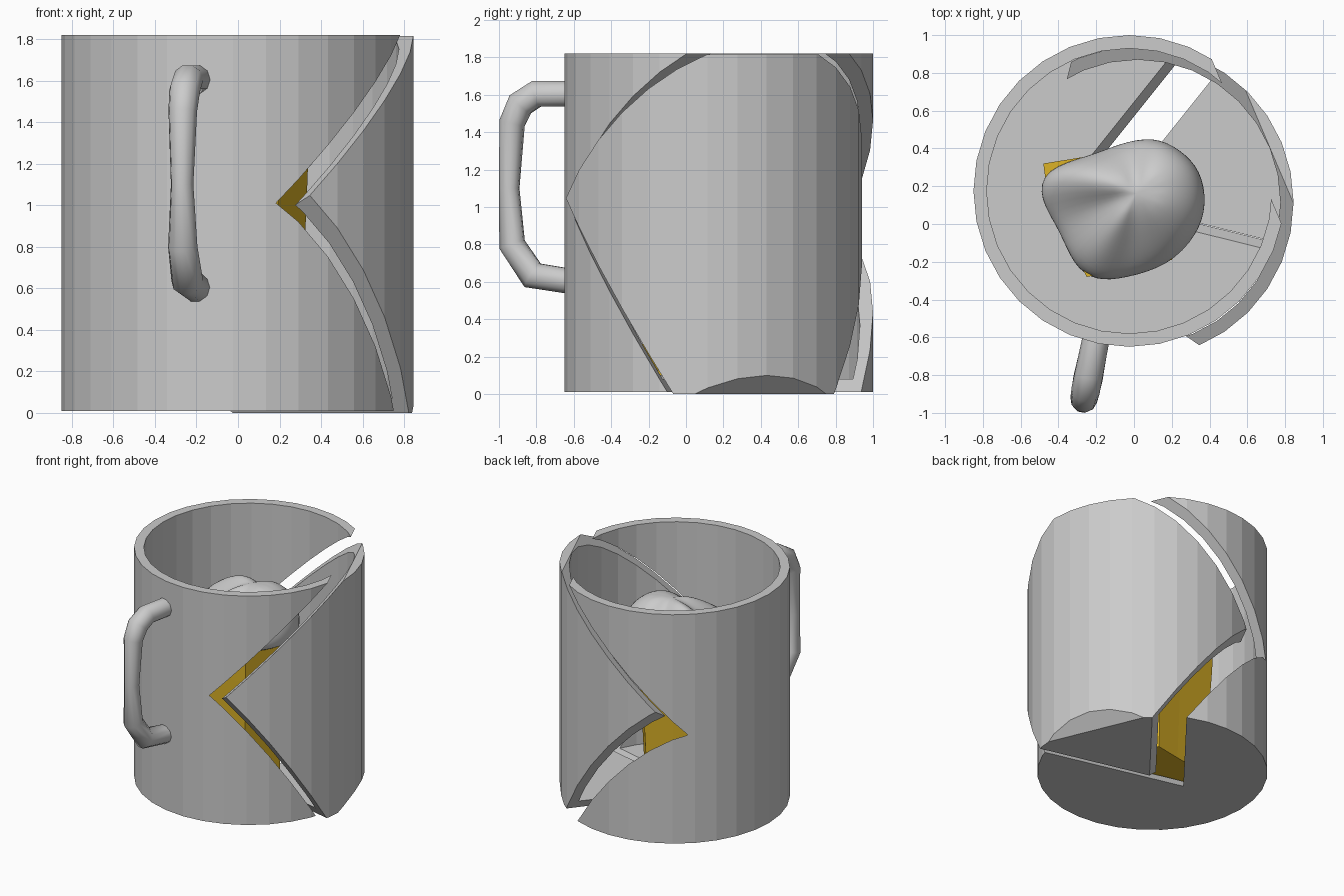
import bpy, bmesh, math
from mathutils import Vector

if "Cube" in bpy.data.objects:
    bpy.data.objects.remove(bpy.data.objects["Cube"])


def add_mesh(name, bm):
    bmesh.ops.recalc_face_normals(bm, faces=bm.faces)
    me = bpy.data.meshes.new(name)
    bm.to_mesh(me)
    bm.free()
    ob = bpy.data.objects.new(name, me)
    bpy.context.collection.objects.link(ob)
    return ob


def loft(bm, rings):
    """Skin a list of point rings and cap both ends."""
    loops = [[bm.verts.new(p) for p in ring] for ring in rings]
    for a, b in zip(loops, loops[1:]):
        n = len(a)
        for i in range(n):
            j = (i + 1) % n
            bm.faces.new((a[i], a[j], b[j], b[i]))
    bm.faces.new(loops[0])
    bm.faces.new(loops[-1])


def circle(cx, cy, r, z, n=32):
    return [(cx + r * math.cos(2 * math.pi * i / n),
             cy + r * math.sin(2 * math.pi * i / n), z) for i in range(n)]


def cup(name, cx, cy, z0, z1):
    bm = bmesh.new()
    ro, ri, base = 0.825, 0.755, 0.07
    loft(bm, [circle(cx, cy, ro, z0), circle(cx, cy, ro, z1),
              circle(cx, cy, ri, z1), circle(cx, cy, ri, z0 + base)])
    return add_mesh(name, bm)


def wedge(name, offsets):
    """Box-like cutter bounded by the fracture planes."""
    n1 = Vector((-0.202, -0.817, -0.540))
    n2 = Vector((-0.645, 0.516, -0.563))
    n3 = Vector((-0.657, -0.279, 0.700))
    bm = bmesh.new()
    bmesh.ops.create_cube(bm, size=8)
    for n, d in zip((n1, n2, n3, -n3), offsets):
        bmesh.ops.bisect_plane(bm, geom=bm.verts[:] + bm.edges[:] + bm.faces[:],
                               plane_co=n * d / n.length_squared, plane_no=n,
                               clear_outer=True)
        rim = [e for e in bm.edges if e.is_boundary]
        bmesh.ops.holes_fill(bm, edges=rim, sides=0)
    return add_mesh(name, bm)


def fracture(ob, cutter, operation):
    mod = ob.modifiers.new("fracture", 'BOOLEAN')
    mod.operation = operation
    mod.solver = 'EXACT'
    mod.object = cutter
    bpy.context.view_layer.objects.active = ob
    bpy.ops.object.modifier_apply(modifier=mod.name)
    bpy.data.objects.remove(cutter)


# broken mug body, and the shard that has slipped out of it
mug = cup("mug_body", -0.025, 0.175, 0.01, 1.82)
fracture(mug, wedge("body_cutter", (-0.076, 0.288, 0.76, 0.62)), 'DIFFERENCE')
shard = cup("mug_shard", 0.02, 0.115, 0.0, 1.815)
fracture(shard, wedge("shard_cutter", (-0.111, 0.09, 0.685, 0.564)), 'INTERSECT')

# handle: (y, z, radius) along the path, leaning slightly left
path = [(-0.60, 1.605, .072), (-0.80, 1.605, .075), (-0.885, 1.55, .076),
        (-0.93, 1.45, .070), (-0.945, 1.10, .055), (-0.93, 0.80, .072),
        (-0.82, 0.635, .078), (-0.60, 0.60, .070)]
cu = bpy.data.curves.new("handle", 'CURVE')
cu.dimensions = '3D'
cu.bevel_depth = 1.0
cu.bevel_resolution = 3
cu.use_fill_caps = True
sp = cu.splines.new('POLY')
sp.points.add(len(path) - 1)
for p, (y, z, r) in zip(sp.points, path):
    p.co = (-0.20 + 0.2 * (y + 0.60), y, z, 1)
    p.radius = r
sp.use_smooth = True
handle = bpy.data.objects.new("handle", cu)
bpy.context.collection.objects.link(handle)

# golden block inside the mug
corners = [(-0.48, 0.32), (-0.14, 0.375), (0.10, 0.42), (0.34, 0.12),
           (0.20, -0.19), (-0.25, -0.28), (-0.45, 0.10)]
bm = bmesh.new()
loft(bm, [[(-0.06 + (x + 0.06) * s, 0.09 + (y - 0.09) * s, z) for x, y in corners]
          for s, z in ((0.85, 0.1), (0.97, 0.95), (1.0, 1.27))])
gold = add_mesh("gold_block", bm)
mat = bpy.data.materials.new("gold")
mat.diffuse_color = (0.72, 0.45, 0.02, 1)
mat.use_nodes = True
mat.node_tree.nodes["Principled BSDF"].inputs["Base Color"].default_value = mat.diffuse_color
gold.data.materials.append(mat)

# smooth, lumpy topping that covers the block
outline = [(0.38, 0.10), (0.35, 0.28), (0.24, 0.39), (0.10, 0.46), (-0.08, 0.42),
           (-0.22, 0.36), (-0.48, 0.29), (-0.50, 0.13), (-0.39, -0.03),
           (-0.32, -0.22), (-0.20, -0.30), (-0.05, -0.285), (0.18, -0.22), (0.33, -0.06)]
dips = [0, 0, 0, 0.03, 0.10, 0.02, 0.0, 0.04, 0.12, 0.03, 0.05, 0.10, 0.03, 0.0]
bm = bmesh.new()
rings = []
for s, z, k in ((0.90, 1.16, 0), (1.0, 1.20, 0), (1.03, 1.29, .3), (0.88, 1.43, 1),
                (0.58, 1.53, 1), (0.25, 1.58, .5)):
    t = max(0, z - 1.3) / 0.28
    cx, cy = -0.06 + 0.07 * t, 0.09 + 0.07 * t
    rings.append([(cx + (x + 0.06) * s, cy + (y - 0.09) * s, z - d * k)
                  for (x, y), d in zip(outline, dips)])
loft(bm, rings)
topping = add_mesh("topping", bm)
sub = topping.modifiers.new("smooth", 'SUBSURF')
sub.levels = sub.render_levels = 2
for f in topping.data.polygons:
    f.use_smooth = True
